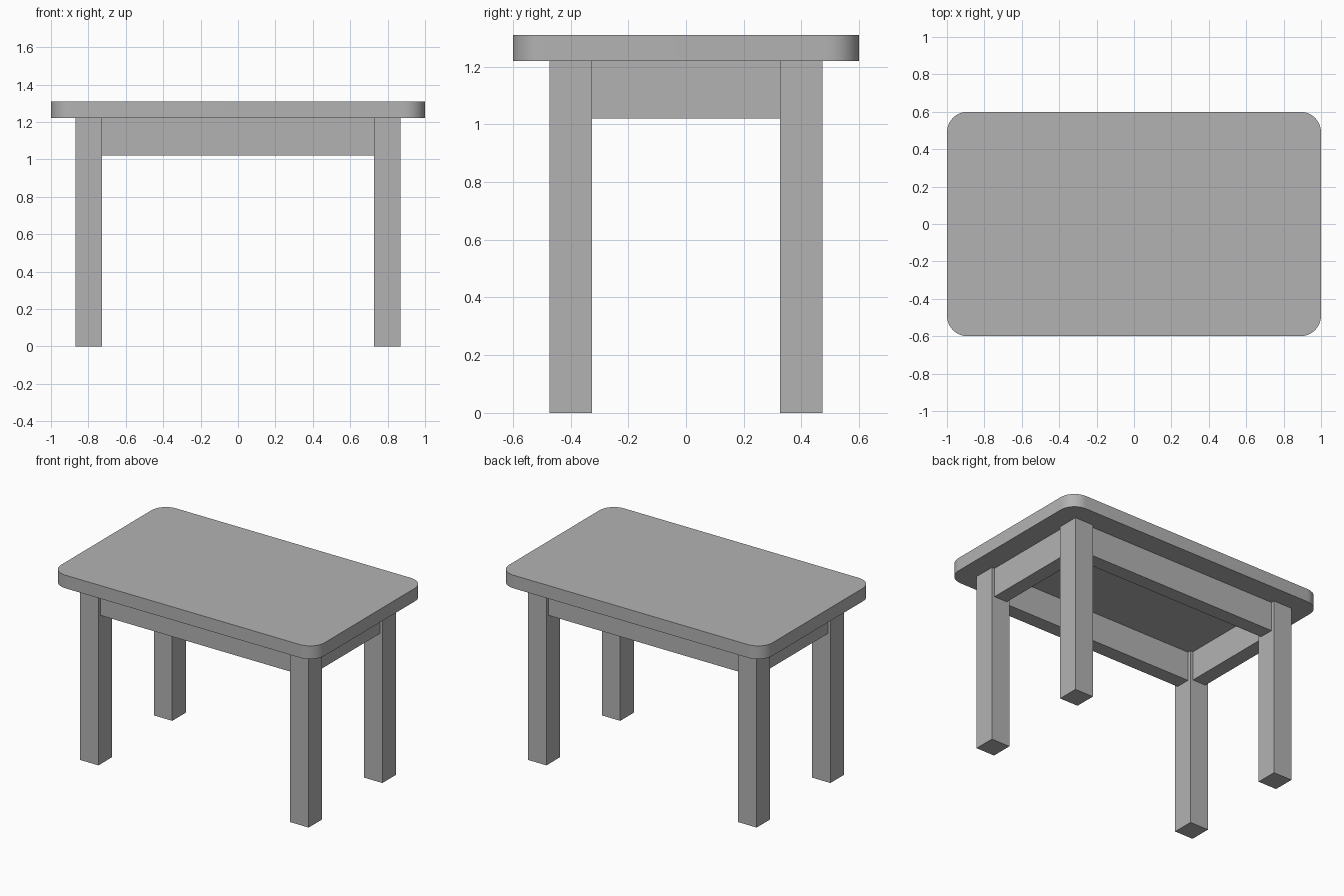
import bpy, bmesh, math

cube = bpy.data.objects.get("Cube")
if cube:
    bpy.data.objects.remove(cube, do_unlink=True)

grey = bpy.data.materials.new("plain grey")
grey.use_nodes = True
colour = (0.45, 0.45, 0.45, 1)
grey.diffuse_color = colour
grey.node_tree.nodes["Principled BSDF"].inputs["Base Color"].default_value = colour

TOP_Z, TOP_H = 1.22, 0.09
LEG_X, LEG_Y = 0.798, 0.4
LEG_W, LEG_D = 0.14, 0.147
APRON_Z, APRON_T = 1.02, 0.1


def box(name, centre, size):
    """Axis-aligned block with real dimensions in its mesh."""
    bm = bmesh.new()
    bmesh.ops.create_cube(bm, size=1)
    bmesh.ops.scale(bm, vec=size, verts=bm.verts)
    mesh = bpy.data.meshes.new(name)
    bm.to_mesh(mesh)
    bm.free()
    mesh.materials.append(grey)
    obj = bpy.data.objects.new(name, mesh)
    obj.location = centre
    bpy.context.collection.objects.link(obj)
    return obj


# Table top with rounded vertical corners
top = box("table_top", (0, 0, TOP_Z + TOP_H / 2), (2, 1.2, TOP_H))
bm = bmesh.new()
bm.from_mesh(top.data)
corners = [e for e in bm.edges
           if abs(e.verts[0].co.z - e.verts[1].co.z) > TOP_H / 2]
bmesh.ops.bevel(bm, geom=corners, offset=0.11, segments=10,
                profile=0.5, affect='EDGES')
bm.to_mesh(top.data)
bm.free()
bpy.ops.object.select_all(action='DESELECT')
top.select_set(True)
bpy.context.view_layer.objects.active = top
bpy.ops.object.shade_smooth_by_angle(angle=math.radians(30))

# Legs
for sx, side in ((1, "left"), (-1, "right")):
    for sy, end in ((-1, "front"), (1, "back")):
        box(f"{end}_{side}_leg", (sx * LEG_X, sy * LEG_Y, TOP_Z / 2),
            (LEG_W, LEG_D, TOP_Z))

# Apron rails between the legs
apron_h = TOP_Z - APRON_Z
apron_z = APRON_Z + apron_h / 2
for s, end, side in ((-1, "front", "right"), (1, "back", "left")):
    box(f"{end}_apron", (0, s * LEG_Y, apron_z),
        (2 * LEG_X - LEG_W, APRON_T, apron_h))
    box(f"{side}_apron", (s * LEG_X, 0, apron_z),
        (APRON_T, 2 * LEG_Y - LEG_D, apron_h))
